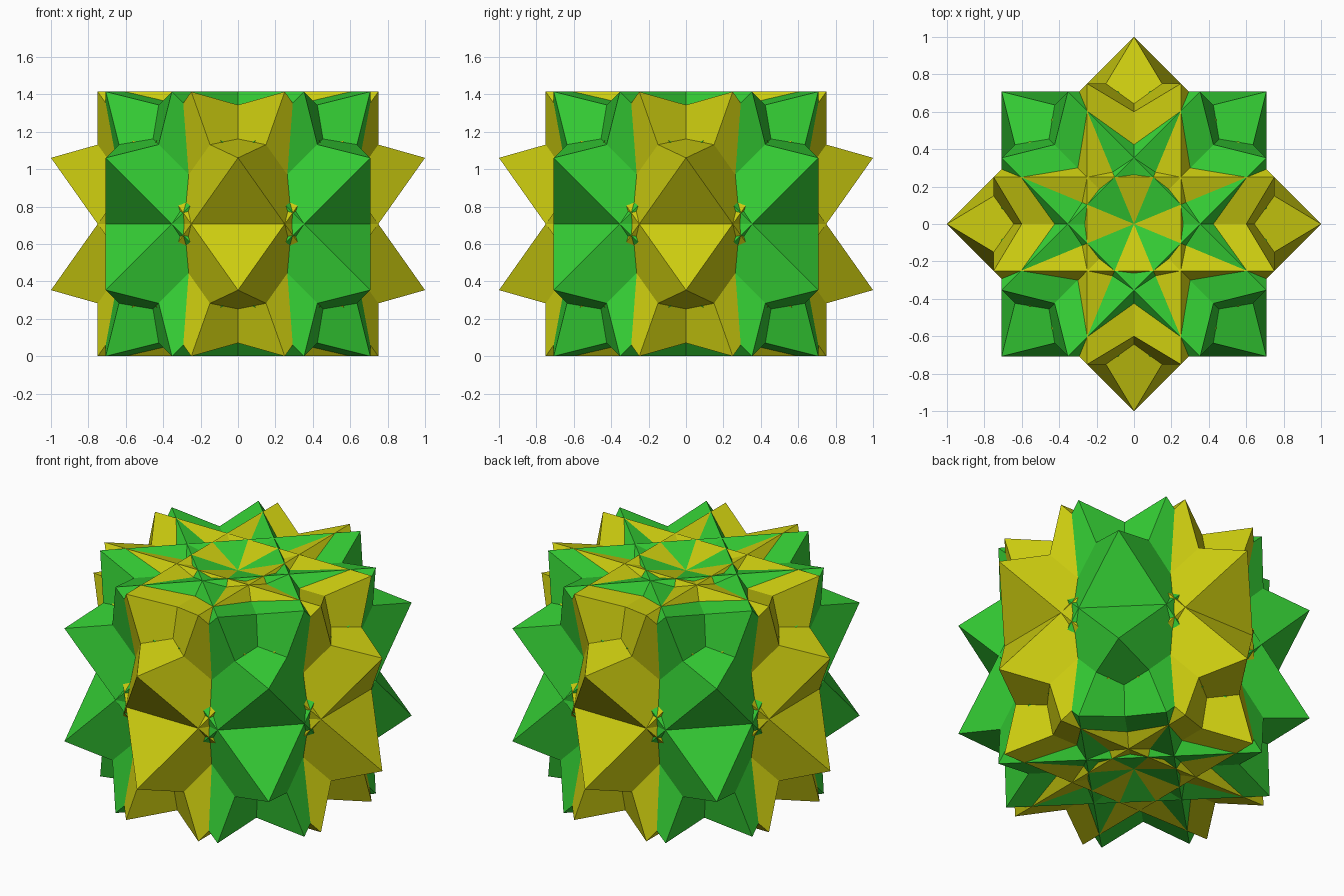
import bpy, bmesh, math
from mathutils import Matrix, Vector

if "Cube" in bpy.data.objects:
    bpy.data.objects.remove(bpy.data.objects["Cube"])

RADIUS = 0.75 * math.sqrt(2)      # centre to spike tip
CENTRE = Matrix.Translation((0, 0, math.sqrt(0.5)))


def material(name, colour):
    mat = bpy.data.materials.new(name)
    mat.diffuse_color = (*colour, 1)
    mat.use_nodes = True
    mat.node_tree.nodes["Principled BSDF"].inputs["Base Color"].default_value = mat.diffuse_color
    return mat


def octahedron(name, matrix, mat):
    """Regular octahedron placed by a matrix."""
    bm = bmesh.new()
    for axis in range(3):
        for sign in (-1, 1):
            tip = Vector((0, 0, 0))
            tip[axis] = sign * RADIUS
            bm.verts.new(tip)
    bmesh.ops.convex_hull(bm, input=bm.verts[:])
    bmesh.ops.transform(bm, matrix=matrix, verts=bm.verts[:])
    bmesh.ops.recalc_face_normals(bm, faces=bm.faces[:])
    mesh = bpy.data.meshes.new(name)
    bm.to_mesh(mesh)
    bm.free()
    mesh.materials.append(mat)
    obj = bpy.data.objects.new(name, mesh)
    bpy.context.collection.objects.link(obj)


green = material("green", (0.035, 0.62, 0.035))
yellow = material("yellow", (0.61, 0.61, 0.005))

# Two clusters of four octahedra, the second turned 45 degrees about z.
# Inside a cluster each octahedron is half-turned about one cube diagonal.
for label, mat, turn in (("green", green, 0), ("yellow", yellow, 45)):
    spin = Matrix.Rotation(math.radians(turn), 4, 'Z')
    for i, diagonal in enumerate(((1, 1, 1), (-1, 1, 1), (1, -1, 1), (1, 1, -1))):
        half_turn = Matrix.Rotation(math.pi, 4, Vector(diagonal))
        octahedron(f"{label}_octahedron_{i + 1}", CENTRE @ spin @ half_turn, mat)
